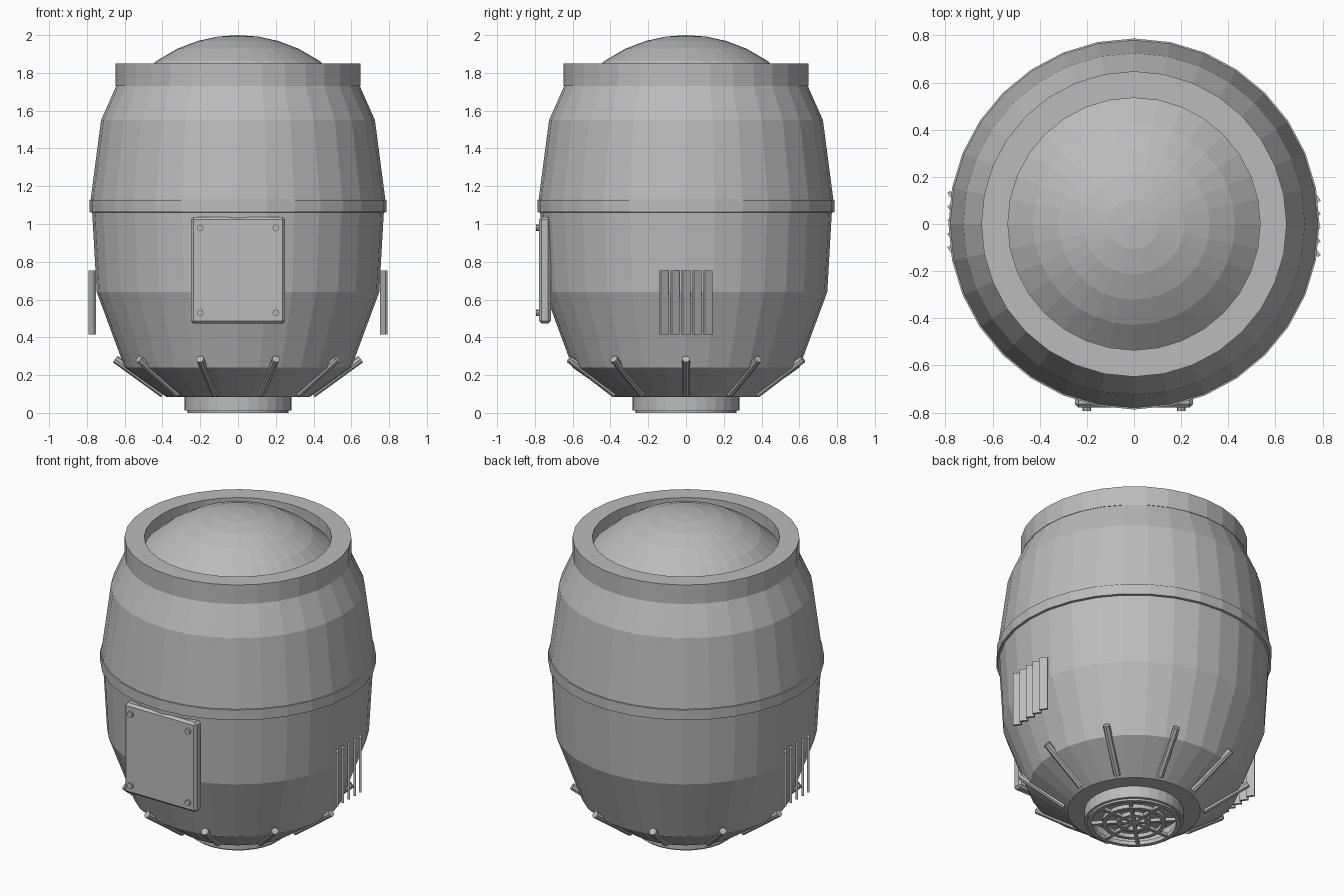
import bpy, bmesh, math
from mathutils import Matrix, Vector

if "Cube" in bpy.data.objects:
    bpy.data.objects.remove(bpy.data.objects["Cube"])

metal = bpy.data.materials.new("grey_metal")
metal.use_nodes = True
GREY = (0.5, 0.5, 0.5, 1)
metal.diffuse_color = GREY
metal.node_tree.nodes["Principled BSDF"].inputs["Base Color"].default_value = GREY


def finish(name, bm):
    bmesh.ops.recalc_face_normals(bm, faces=bm.faces)
    mesh = bpy.data.meshes.new(name)
    bm.to_mesh(mesh)
    bm.free()
    mesh.materials.append(metal)
    obj = bpy.data.objects.new(name, mesh)
    bpy.context.collection.objects.link(obj)
    return obj


def lathe(name, profile, closed=False, steps=32):
    """Spin (radius, height) points round the vertical axis."""
    bm = bmesh.new()
    pts = profile + profile[:1] if closed else profile
    verts = [bm.verts.new((r, 0, z)) for r, z in pts]
    edges = [bm.edges.new(pair) for pair in zip(verts, verts[1:])]
    bmesh.ops.spin(bm, geom=verts + edges, cent=(0, 0, 0), axis=(0, 0, 1),
                   angle=math.tau, steps=steps)
    bmesh.ops.remove_doubles(bm, verts=bm.verts, dist=0.0005)
    return finish(name, bm)


def box(name, size, matrix, bevel=0):
    bm = bmesh.new()
    bmesh.ops.create_cube(bm, size=1, matrix=Matrix.Diagonal((*size, 1)))
    if bevel:
        bmesh.ops.bevel(bm, geom=bm.edges[:], offset=bevel, segments=1,
                        affect='EDGES')
    bm.transform(matrix)
    return finish(name, bm)


def rod(name, start, end, radius, sides=8):
    start, end = Vector(start), Vector(end)
    axis = end - start
    bm = bmesh.new()
    bmesh.ops.create_cone(bm, cap_ends=True, segments=sides, radius1=radius,
                          radius2=radius, depth=axis.length)
    bm.transform(Matrix.Translation((start + end) / 2)
                 @ axis.to_track_quat('Z', 'Y').to_matrix().to_4x4())
    return finish(name, bm)


# Barrel hull with its raised waist band and top collar
lathe("barrel_hull", [(0, 0.085), (0.38, 0.085), (0.6, 0.24), (0.748, 0.64),
                      (0.772, 1.06), (0.78, 1.13), (0.725, 1.55),
                      (0.645, 1.73), (0.53, 1.76)])
lathe("waist_band", [(0.76, 1.06), (0.787, 1.063), (0.787, 1.127),
                     (0.76, 1.13)], closed=True)
lathe("top_collar", [(0.535, 1.73), (0.648, 1.73), (0.648, 1.85),
                     (0.535, 1.85)], closed=True)

# Shallow dome sunk inside the collar
R = 0.75
dome = [(0.107 * i, 2 - R + math.sqrt(R * R - (0.107 * i) ** 2))
        for i in range(6)]
lathe("dome", dome)

# Bottom nozzle and its grille
lathe("nozzle", [(0.265, 0.012), (0.283, 0.012), (0.283, 0.09),
                 (0.265, 0.09)], closed=True)
for i, r in enumerate((0.085, 0.17, 0.255)):
    lathe(f"grille_ring_{i + 1}", [(r - 0.012, 0), (r + 0.012, 0),
                                   (r + 0.012, 0.025), (r - 0.012, 0.025)],
          closed=True)
for i in range(4):
    box(f"grille_spoke_{i + 1}", (0.53, 0.02, 0.02),
        Matrix.Rotation(math.pi * i / 4, 4, 'Z')
        @ Matrix.Translation((0, 0, 0.014)))

# Ten slanted struts round the lower cone
for i in range(10):
    a = math.tau * i / 10
    c, s = math.cos(a), math.sin(a)
    rod(f"strut_{i + 1}", (0.395 * c, 0.395 * s, 0.1),
        (0.65 * c, 0.65 * s, 0.285), 0.021)

# Front access panel with four bolts
box("front_panel", (0.5, 0.062, 0.565),
    Matrix.Translation((0, -0.747, 0.755)), bevel=0.014)
for x in (-0.2, 0.2):
    for z in (0.53, 0.98):
        side = "left" if x > 0 else "right"
        level = "upper" if z > 0.7 else "lower"
        rod(f"{level}_{side}_bolt", (x, -0.76, z), (x, -0.793, z), 0.018)

# Louvred vents on both sides
for side, turn in (("left", 0), ("right", math.pi)):
    for i in range(5):
        box(f"{side}_vent_slat_{i + 1}", (0.014, 0.05, 0.34),
            Matrix.Rotation(turn, 4, 'Z')
            @ Matrix.Translation((0.772, 0.058 * (i - 2), 0.585))
            @ Matrix.Rotation(math.radians(35), 4, 'Z'))
